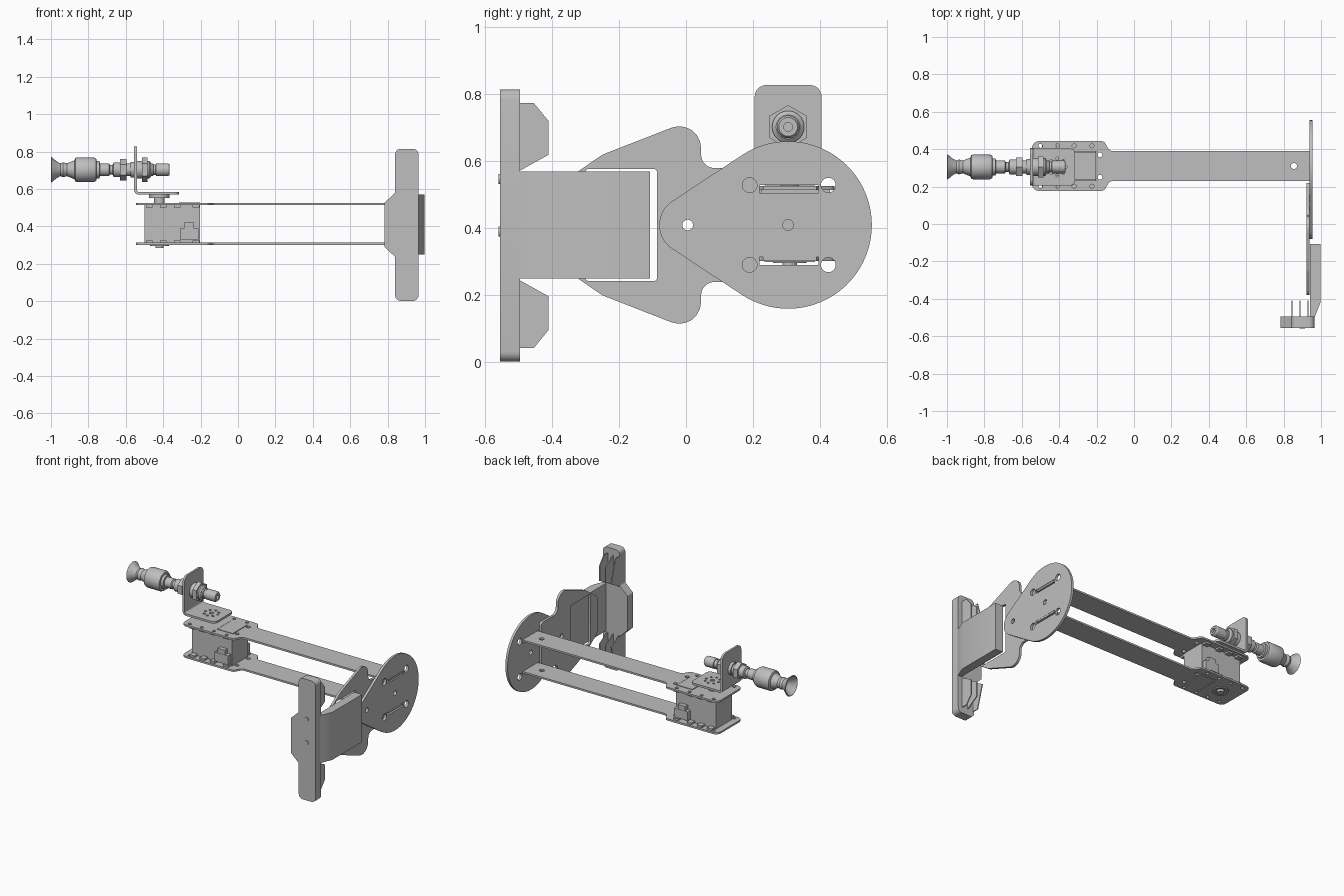
import bpy, bmesh, math
from mathutils import Vector

cube = bpy.data.objects.get("Cube")
if cube:
    bpy.data.objects.remove(cube)

metal = bpy.data.materials.new("plain grey")
metal.use_nodes = True
GREY = (0.52, 0.52, 0.52, 1)
metal.diffuse_color = GREY
metal.node_tree.nodes["Principled BSDF"].inputs["Base Color"].default_value = GREY

# Each plane maps outline coordinates (a, b) and depth c into the world
PLANES = {"XY": lambda a, b, c: (a, b, c),
          "YZ": lambda a, b, c: (c, a, b),
          "XZ": lambda a, b, c: (a, c, b)}


def finish(ob, smooth=True):
    bm = bmesh.new()
    bm.from_mesh(ob.data)
    bmesh.ops.remove_doubles(bm, verts=bm.verts, dist=0.0002)
    bmesh.ops.recalc_face_normals(bm, faces=bm.faces)
    bm.to_mesh(ob.data)
    bm.free()
    ob.data.materials.clear()
    ob.data.materials.append(metal)
    bpy.ops.object.select_all(action="DESELECT")
    ob.select_set(True)
    bpy.context.view_layer.objects.active = ob
    if smooth:
        bpy.ops.object.shade_smooth_by_angle(angle=math.radians(30))
    return ob


def circle(a, b, r, n=24):
    return [(a + r * math.cos(math.tau * i / n), b + r * math.sin(math.tau * i / n)) for i in range(n)]


def rect(a0, a1, b0, b1):
    return [(a0, b0), (a1, b0), (a1, b1), (a0, b1)]


def rounded(points, radii, n=6):
    """Round each corner of a polygon; radii is one number or one per corner."""
    out = []
    for i, p in enumerate(points):
        r = radii if isinstance(radii, (int, float)) else radii[i]
        p = Vector(p)
        u = (Vector(points[i - 1]) - p).normalized()
        v = (Vector(points[(i + 1) % len(points)]) - p).normalized()
        if r == 0:
            out.append(tuple(p))
            continue
        cut = r / math.tan(u.angle(v) / 2)
        s, e = p + u * cut, p + v * cut
        mid = p + (u + v).normalized() * r / math.sin(u.angle(v) / 2)
        a0 = math.atan2(*(s - mid).yx)
        turn = (math.atan2(*(e - mid).yx) - a0 + math.pi) % math.tau - math.pi
        out += [(mid.x + r * math.cos(a0 + turn * k / n), mid.y + r * math.sin(a0 + turn * k / n))
                for k in range(n + 1)]
    return out


def plate(name, plane, outline, c0, c1, holes=()):
    """Flat sheet with cut-outs, from c0 to c1 across the plane."""
    cu = bpy.data.curves.new(name, "CURVE")
    cu.dimensions, cu.fill_mode, cu.extrude = "2D", "BOTH", (c1 - c0) / 2
    for loop in [outline, *holes]:
        sp = cu.splines.new("POLY")
        sp.points.add(len(loop) - 1)
        for pt, (a, b) in zip(sp.points, loop):
            pt.co = (a, b, 0, 1)
        sp.use_cyclic_u = True
    ob = bpy.data.objects.new(name, cu)
    bpy.context.collection.objects.link(ob)
    bpy.ops.object.select_all(action="DESELECT")
    ob.select_set(True)
    bpy.context.view_layer.objects.active = ob
    bpy.ops.object.convert(target="MESH")
    ob = bpy.context.view_layer.objects.active
    for v in ob.data.vertices:
        v.co = PLANES[plane](v.co.x, v.co.y, v.co.z + (c0 + c1) / 2)
    return finish(ob)


def lathe(name, profile, y, z, n=32):
    """Turned part around a line along x; profile is (x, radius)."""
    bm = bmesh.new()
    rings = [[bm.verts.new((x, y + r * math.sin(math.tau * i / n), z + r * math.cos(math.tau * i / n)))
              for i in range(n)] for x, r in profile]
    for a, b in zip(rings, rings[1:]):
        for i in range(n):
            bm.faces.new((a[i], a[(i + 1) % n], b[(i + 1) % n], b[i]))
    bm.faces.new(rings[0])
    bm.faces.new(rings[-1])
    me = bpy.data.meshes.new(name)
    bm.to_mesh(me)
    bm.free()
    ob = bpy.data.objects.new(name, me)
    bpy.context.collection.objects.link(ob)
    return finish(ob)


def box(name, x0, x1, y0, y1, z0, z1):
    return plate(name, "XY", rect(x0, x1, y0, y1), z0, z1)


MID = 0.41    # height of the arm's centre line
ARM = 0.31    # y of the arm's centre line

# Round end plate with pointed lug
phi = math.acos(0.55)
big = [(0.305 - 0.25 * math.cos(t), MID + 0.25 * math.sin(t))
       for t in [phi + (math.tau - 2 * phi) * i / 48 for i in range(49)]]
tip = [(0.005 - 0.085 * math.cos(t), MID + 0.085 * math.sin(t))
       for t in [-phi + 2 * phi * i / 14 for i in range(15)]]
slots = [rect(0.22, 0.395, MID + s * 0.107 - 0.012, MID + s * 0.107 + 0.012) for s in (-1, 1)]
bolts = [circle(y, MID + s * 0.119, 0.022) for y in (0.19, 0.425) for s in (-1, 1)]
plate("end_disc", "YZ", big + tip, 0.939, 0.955,
      slots + bolts + [circle(0.305, MID, 0.016), circle(0.005, MID, 0.016)])

# Wing shaped bracket behind the disc, symmetric about the centre line
upper = [(0.22, 0.58), (0.045, 0.58), (0.045, 0.735), (-0.25, 0.62), (-0.38, 0.53)]
lower = [(y, 2 * MID - z) for y, z in reversed(upper)]
turns = [0.02, 0.04, 0.065, 0.12, 0.05]
plate("wing_bracket", "YZ", rounded(upper + lower, turns + turns[::-1]), 0.921, 0.937,
      [rounded(rect(-0.3, -0.087, 0.243, 0.577), 0.008), circle(0.005, MID, 0.016)])

# Gripper palm block
plate("palm_block", "XY", [(0.94, -0.107), (0.997, -0.107), (0.997, -0.42), (0.965, -0.5), (0.94, -0.5)],
      0.25, 0.57)

# Gripper front pad: tall bar with a stepped bulge
pad_top = [(0.965, 0.815), (0.84, 0.815), (0.84, 0.58), (0.782, 0.525)]
pad = pad_top + [(x, 0.815 - z) for x, z in reversed(pad_top[:3])]
pad = pad_top + [(x, 0.817 - z) for x, z in reversed(pad_top)]
pad_turns = [0.03, 0.03, 0.01, 0.01]
plate("front_pad", "XZ", rounded(pad, pad_turns + pad_turns[::-1]), -0.555, -0.495)

# Thin ribs behind the pad, above and below
ribs = [[(-0.5, 0.775), (-0.455, 0.775), (-0.41, 0.62), (-0.5, 0.57)],
        [(-0.5, 0.775), (-0.41, 0.72), (-0.41, 0.62), (-0.5, 0.57)],
        [(-0.5, 0.775), (-0.455, 0.775), (-0.41, 0.72), (-0.41, 0.62), (-0.5, 0.57)]]
for i, rib in enumerate(ribs):
    x = 0.842 + 0.043 * i
    plate("upper_rib", "YZ", rib, x, x + 0.006)
    plate("lower_rib", "YZ", [(y, 0.817 - z) for y, z in rib], x, x + 0.006)
for z in (0.39, 0.548):
    plate("pad_pin", "XZ", circle(0.9, z, 0.015, 12), -0.56, -0.55)

# Two long arm strips that widen into the motor mount
half = [(0.955, 0.08), (-0.13, 0.08), (-0.16, 0.133), (-0.545, 0.133)]
strip = [(x, ARM + d) for x, d in half] + [(x, ARM - d) for x, d in reversed(half)]
strip_turns = [0, 0.03, 0.025, 0.035]
mount_holes = [circle(x, ARM + s * 0.108, 0.011, 12) for x in (-0.5, -0.41, -0.32, -0.225) for s in (-1, 1)]
mount_holes += [circle(-0.182, ARM + d, 0.013, 12) for d in (-0.06, 0.06)]
for name, z in (("lower_strip", 0.302), ("upper_strip", 0.514)):
    plate(name, "XY", rounded(strip, strip_turns + strip_turns[::-1]), z, z + 0.012,
          mount_holes + [circle(0.855, ARM, 0.016), rect(-0.32, -0.2, ARM - 0.078, ARM + 0.078)])

# Motor body, flange tabs and cable sockets
box("motor_body", -0.5, -0.202, ARM - 0.085, ARM + 0.085, 0.314, 0.514)
box("motor_top_cover", -0.316, -0.204, ARM - 0.075, ARM + 0.075, 0.51, 0.528)
box("motor_bottom_cover", -0.316, -0.204, ARM - 0.075, ARM + 0.075, 0.3, 0.316)
for s in (-1, 1):
    y = ARM + s * 0.095
    box("cable_socket", -0.31, -0.21, y - 0.02, y + 0.02, 0.33, 0.39)
    box("socket_key", -0.29, -0.235, y - 0.018, y + 0.018, 0.39, 0.42)
    for x in (-0.475, -0.4, -0.325, -0.225):
        for z in (0.314, 0.502):
            box("motor_tab", x - 0.018, x + 0.018, y - 0.025, y + 0.025, z, z + 0.012)

# Motor shafts and horn
plate("shaft", "XY", circle(-0.42, ARM, 0.028), 0.51, 0.557)
plate("horn", "XY", circle(-0.42, ARM, 0.055, 32), 0.553, 0.57)
plate("idler_cap", "XY", circle(-0.42, ARM, 0.022), 0.286, 0.316)
plate("idler_ring", "XY", circle(-0.42, ARM, 0.05, 32), 0.296, 0.304, [circle(-0.42, ARM, 0.035)])

# Angle bracket: base with a ring of holes, bend and upright
ring = [circle(a, b, 0.008, 10) for a, b in circle(-0.41, 0.305, 0.045, 8)]
plate("bracket_base", "XY", rounded(rect(-0.53, -0.315, 0.205, 0.405), [0, 0.03, 0.03, 0]), 0.57, 0.584,
      ring + [circle(-0.41, 0.305, 0.014, 12)])
bend = [(-0.53 - r * math.sin(t), 0.595 - r * math.cos(t))
        for r, ts in ((0.025, range(7)), (0.011, range(6, -1, -1))) for t in [math.pi / 12 * k for k in ts]]
plate("bracket_bend", "XZ", bend, 0.205, 0.405)
plate("bracket_upright", "YZ", rounded(rect(0.205, 0.405, 0.595, 0.828), [0, 0, 0.035, 0.035]), -0.555, -0.541)

# Suction cup and threaded fitting
Y, Z = 0.305, 0.703
lathe("suction_cup", [(-0.945, 0.012), (-0.955, 0.03), (-1, 0.062), (-0.997, 0.068), (-0.97, 0.045),
                      (-0.95, 0.034), (-0.935, 0.04), (-0.915, 0.034), (-0.875, 0.05)], Y, Z)
lathe("cup_holder", [(-0.875, 0.05), (-0.87, 0.063), (-0.86, 0.066), (-0.77, 0.066), (-0.758, 0.06),
                     (-0.757, 0.046), (-0.74, 0.046), (-0.738, 0.03)], Y, Z)
lathe("threaded_stem", [(-0.74, 0.034), (-0.69, 0.034), (-0.685, 0.026), (-0.67, 0.026), (-0.665, 0.04),
                        (-0.63, 0.04), (-0.625, 0.034), (-0.455, 0.034), (-0.452, 0.028), (-0.44, 0.028),
                        (-0.438, 0.034), (-0.375, 0.034), (-0.365, 0.028), (-0.365, 0.013), (-0.39, 0.013)], Y, Z)
for name, x0, x1, r in (("outer_nut", -0.63, -0.596, 0.057), ("inner_nut", -0.512, -0.484, 0.065)):
    lathe(name, [(x0, r), (x1, r)], Y, Z, 6)
lathe("outer_washer", [(-0.575, 0.042), (-0.553, 0.042)], Y, Z)
lathe("inner_washer", [(-0.543, 0.048), (-0.512, 0.048)], Y, Z)
lathe("nut_collar", [(-0.485, 0.048), (-0.475, 0.048), (-0.465, 0.036)], Y, Z)
